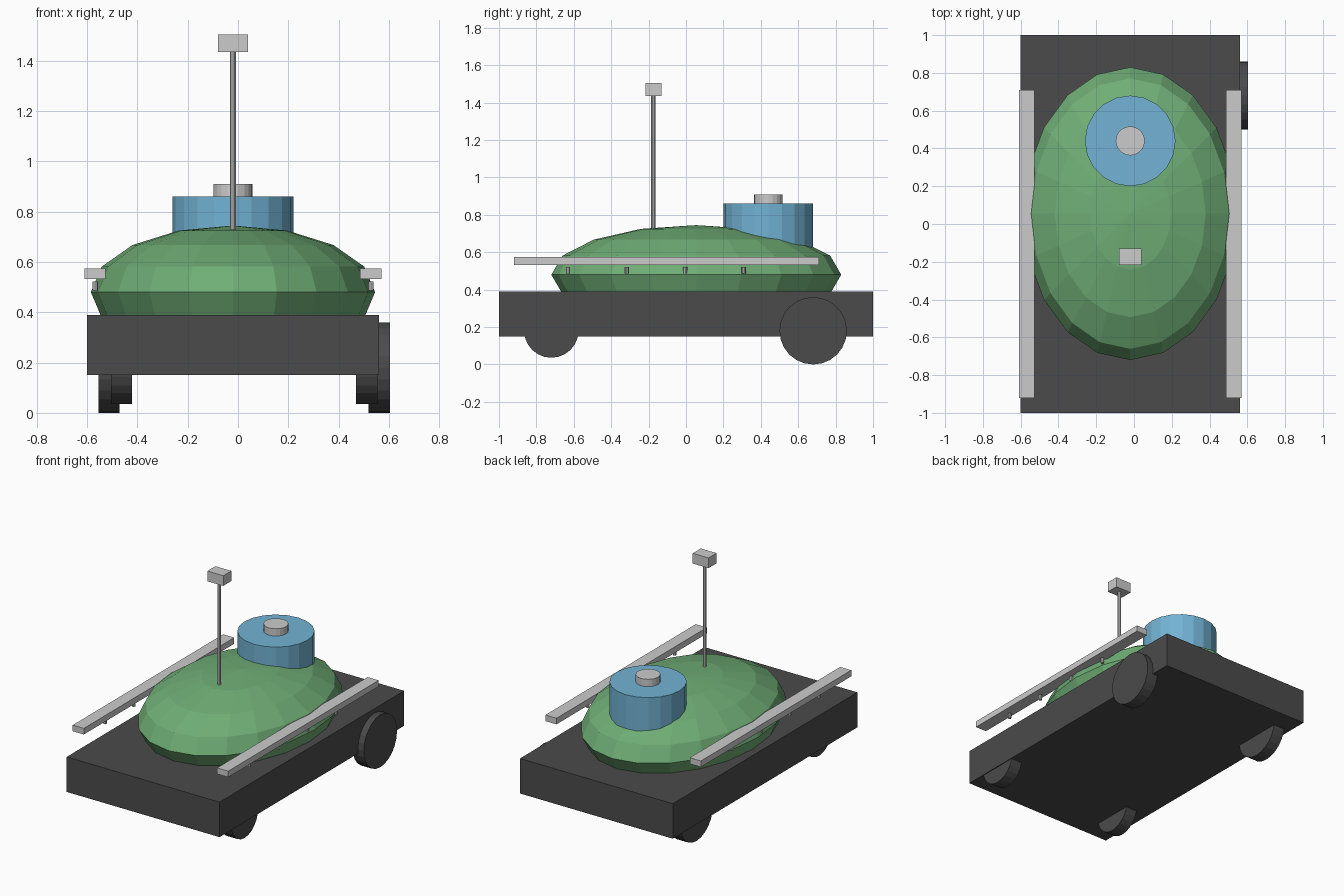
import bpy
from math import pi

if "Cube" in bpy.data.objects:
    bpy.data.objects.remove(bpy.data.objects["Cube"])

CX = -0.02  # centre line of body, turret, mast and rails


def material(name, rgb):
    m = bpy.data.materials.new(name)
    m.diffuse_color = (*rgb, 1)
    m.use_nodes = True
    m.node_tree.nodes["Principled BSDF"].inputs["Base Color"].default_value = m.diffuse_color
    return m


dark = material("dark", (0.07, 0.07, 0.07))
green = material("green", (0.16, 0.42, 0.18))
blue = material("blue", (0.17, 0.45, 0.66))


def finish(name, mat):
    ob = bpy.context.object
    ob.name = name
    if mat:
        ob.data.materials.append(mat)
    bpy.ops.object.transform_apply(location=False, rotation=True, scale=True)
    return ob


def box(name, x, y, z, mat=None):
    lo, hi = zip(x, y, z)
    bpy.ops.mesh.primitive_cube_add(
        size=1, location=[(a + b) / 2 for a, b in zip(lo, hi)])
    bpy.context.object.scale = [b - a for a, b in zip(lo, hi)]
    return finish(name, mat)


def post(name, x, y, r, z0, z1, sides=20, mat=None):
    bpy.ops.mesh.primitive_cylinder_add(
        vertices=sides, radius=r, depth=z1 - z0, location=(x, y, (z0 + z1) / 2))
    return finish(name, mat)


def wheel(name, x, y, z, r):
    bpy.ops.mesh.primitive_cylinder_add(
        vertices=24, radius=r, depth=0.085, location=(x, y, z), rotation=(0, pi / 2, 0))
    return finish(name, dark)


# chassis slab
box("chassis", (-0.60, 0.56), (-1, 1), (0.15, 0.39), dark)

# wheels: small front pair, large rear pair
wheel("front_wheel_left", -0.463, -0.72, 0.182, 0.146)
wheel("front_wheel_right", 0.512, -0.72, 0.182, 0.146)
wheel("rear_wheel_left", -0.513, 0.68, 0.18, 0.18)
wheel("rear_wheel_right", 0.562, 0.68, 0.18, 0.18)

# faceted ellipsoid body
bpy.ops.mesh.primitive_uv_sphere_add(
    segments=20, ring_count=8, radius=1, location=(CX, 0.055, 0.48))
bpy.context.object.scale = (0.565, 0.775, 0.265)
finish("body_shell", green)

# turret and its cap
post("turret", CX, 0.44, 0.24, 0.58, 0.86, mat=blue)
post("turret_cap", CX, 0.44, 0.077, 0.86, 0.91)

# mast with sensor head
post("mast", CX, -0.175, 0.012, 0.70, 1.45, sides=10)
box("mast_head", (-0.08, 0.04), (-0.217, -0.13), (1.435, 1.505))

# side rails with small mounts underneath
for side, s in (("left", -1), ("right", 1)):
    xc = CX + s * 0.548
    box("rail_" + side, (xc - 0.042, xc + 0.042), (-0.92, 0.71), (0.533, 0.575))
    for i in range(4):
        post(f"rail_mount_{side}_{i + 1}", xc, -0.63 + i * 0.313, 0.011,
             0.486, 0.522, sides=8)
